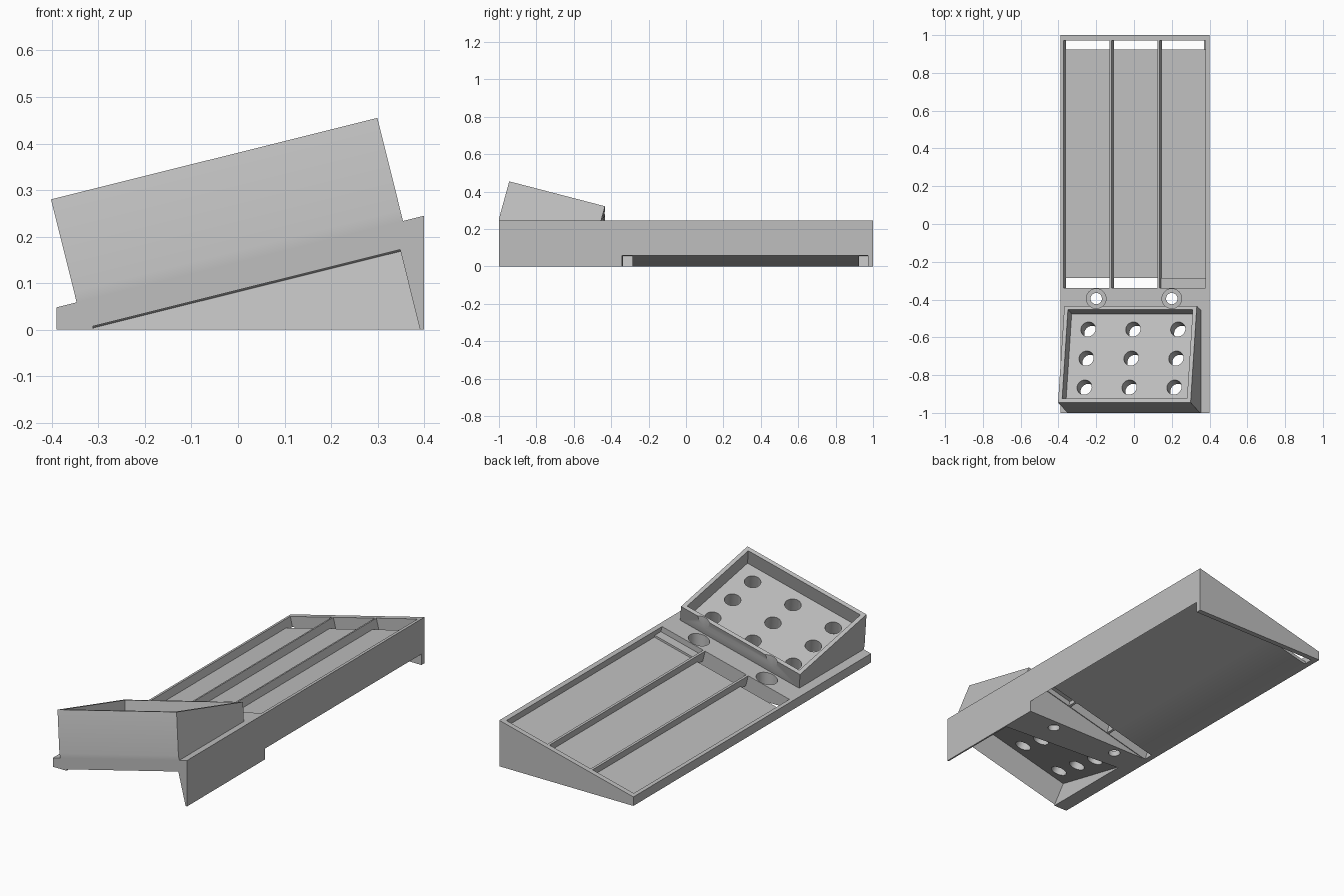
import bpy
import bmesh
import math
from mathutils import Matrix, Vector

cube = bpy.data.objects.get("Cube")
if cube:
    bpy.data.objects.remove(cube, do_unlink=True)

# Single flat grey
grey = bpy.data.materials.new("plain grey")
grey.use_nodes = True
colour = (0.52, 0.52, 0.52, 1)
grey.diffuse_color = colour
grey.node_tree.nodes["Principled BSDF"].inputs["Base Color"].default_value = colour

# Two tilted frames: the sloping deck, and the tray that also leans forward
DECK_Z = 0.145
SLOPE = math.radians(14)
lean = Matrix.Rotation(-SLOPE, 4, 'Y')
deck = Matrix.Translation((0, 0, DECK_Z)) @ lean
tray = Matrix.Translation((-0.402, -0.945, 0.28)) @ lean @ Matrix.Rotation(math.radians(-15), 4, 'X')
world = Matrix.Identity(4)


def make_object(name, bm):
    bmesh.ops.recalc_face_normals(bm, faces=bm.faces)
    mesh = bpy.data.meshes.new(name)
    bm.to_mesh(mesh)
    bm.free()
    mesh.materials.append(grey)
    obj = bpy.data.objects.new(name, mesh)
    bpy.context.collection.objects.link(obj)
    return obj


def box(name, frame, low, high):
    low, high = Vector(low), Vector(high)
    size = Matrix.Diagonal((*(high - low), 1))
    bm = bmesh.new()
    bmesh.ops.create_cube(bm, size=1, matrix=frame @ Matrix.Translation((low + high) / 2) @ size)
    return make_object(name, bm)


def cylinder(name, frame, x, y, bottom, top, radius):
    bm = bmesh.new()
    bmesh.ops.create_cone(bm, cap_ends=True, segments=40, radius1=radius, radius2=radius,
                          depth=top - bottom,
                          matrix=frame @ Matrix.Translation((x, y, (bottom + top) / 2)))
    return make_object(name, bm)


def combine(target, other, operation='DIFFERENCE'):
    mod = target.modifiers.new("shape", 'BOOLEAN')
    mod.operation = operation
    mod.solver = 'EXACT'
    mod.object = other
    bpy.context.view_layer.objects.active = target
    bpy.ops.object.modifier_apply(modifier=mod.name)
    bpy.data.objects.remove(other, do_unlink=True)


# Wedge base, oversized and trimmed later
bm = bmesh.new()
slope_z = [DECK_Z + x * math.tan(SLOPE) for x in (-0.39, 0.5)]
profile = [(-0.39, -0.2), (0.5, -0.2), (0.5, slope_z[1]), (-0.39, slope_z[0])]
face = bm.faces.new([bm.verts.new((x, -1.1, z)) for x, z in profile])
ext = bmesh.ops.extrude_face_region(bm, geom=[face])
bmesh.ops.translate(bm, vec=(0, 2.2, 0),
                    verts=[v for v in ext["geom"] if isinstance(v, bmesh.types.BMVert)])
body = make_object("sloped_holder", bm)

# Raised tray block, then trim to the footprint and the floor
W, L, WALL = 0.723, 0.53, 0.021
combine(body, box("tray_block", tray, (0, 0, -0.25), (W, L, 0)), 'UNION')
combine(body, box("trim", world, (-0.6, -1, 0), (0.4, 1, 1)), 'INTERSECT')

# Tray pocket above and hollow below its thick floor
combine(body, box("tray_pocket", tray, (WALL, WALL, -0.085), (W - WALL, L - WALL, 0.1)))
combine(body, box("tray_hollow", tray, (WALL, WALL, -0.7), (W - WALL, L - WALL, -0.164)))

# Three by three holes in the tray floor
for i in (-1, 0, 1):
    for j in (-1, 0, 1):
        combine(body, cylinder("tray_hole", tray, W / 2 + i * 0.245, L / 2 + j * 0.159,
                               -0.2, -0.05, 0.04))

# Hollow under the compartments
combine(body, box("rear_hollow", deck, (-0.45, -0.342, -0.6), (0.367, 0.972, -0.058)))

# Three long compartments with an open slot at each end
for i in range(3):
    left = -0.384 + i * 0.2615
    right = left + 0.25
    combine(body, box("compartment", deck, (left, -0.338, -0.041), (right, 0.972, 0.05)))
    for start, end in ((-0.338, -0.287), (0.925, 0.972)):
        combine(body, box("end_slot", deck, (left, start, -0.062), (right, end, -0.03)))

# Two counterbored screw holes
for x in (-0.2, 0.2):
    combine(body, cylinder("screw_hole", world, x, -0.395, -0.1, 0.3, 0.03))
    combine(body, cylinder("screw_recess", world, x, -0.395, 0.03, 0.5, 0.052))

for poly in body.data.polygons:
    poly.material_index = 0
bpy.ops.object.select_all(action='DESELECT')
body.select_set(True)
bpy.context.view_layer.objects.active = body
bpy.ops.object.shade_smooth_by_angle(angle=math.radians(30))
